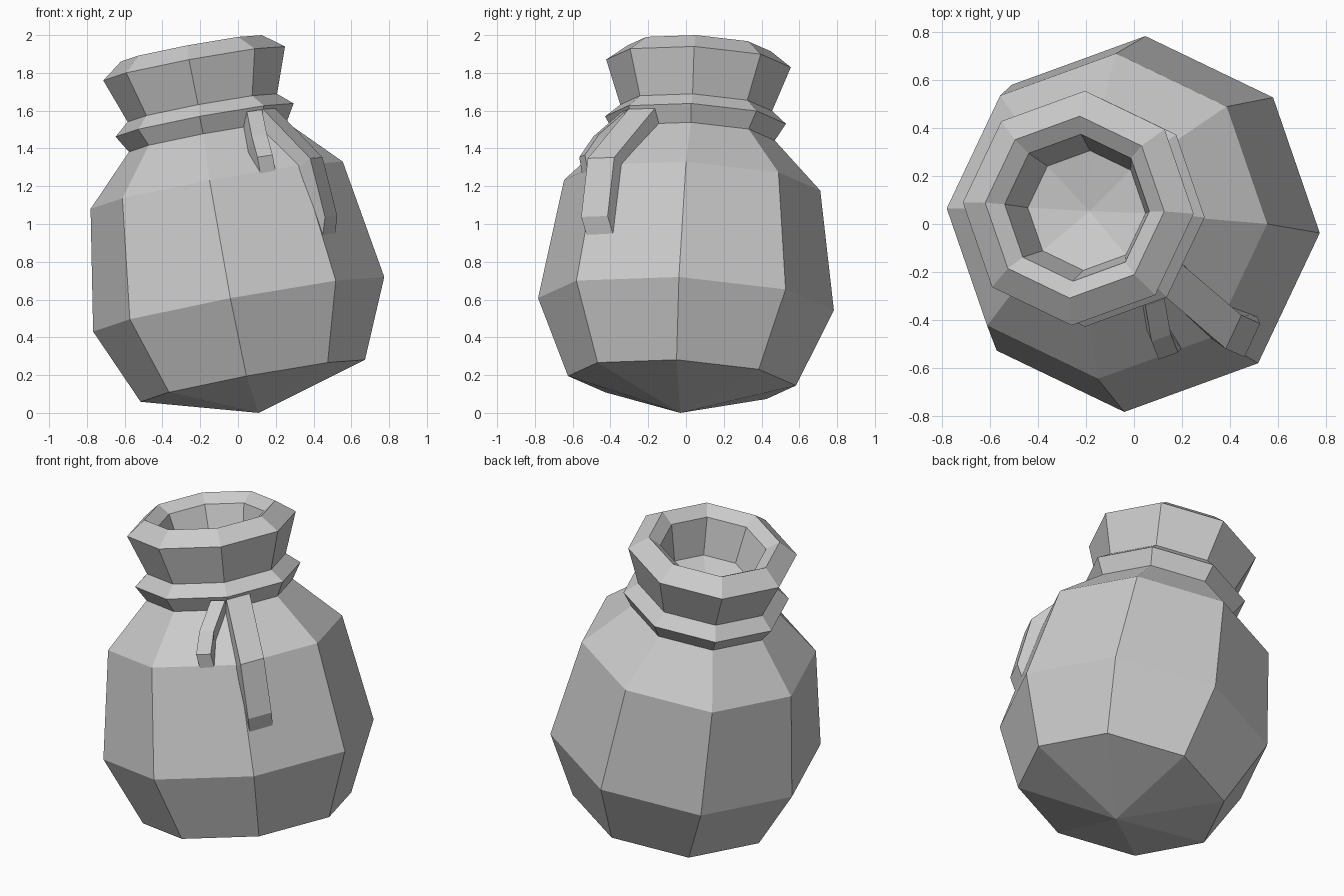
import bpy, bmesh, math
from mathutils import Vector

old = bpy.data.objects.get("Cube")
if old:
    bpy.data.objects.remove(old, do_unlink=True)

cloth = bpy.data.materials.new("plain grey")
cloth.use_nodes = True
GREY = (0.6, 0.6, 0.6, 1)
cloth.diffuse_color = GREY
cloth.node_tree.nodes["Principled BSDF"].inputs["Base Color"].default_value = GREY

SIDES = 8
BASE = Vector((0.11, -0.03, 0))
LEAN = Vector((-0.185, 0.052, 1))        # axis of the slumped bag, per unit height
TURN = Vector((0, 0, 1)).rotation_difference(LEAN)


def finish(bm, name):
    bmesh.ops.recalc_face_normals(bm, faces=bm.faces)
    mesh = bpy.data.meshes.new(name)
    bm.to_mesh(mesh)
    bm.free()
    mesh.materials.append(cloth)
    obj = bpy.data.objects.new(name, mesh)
    bpy.context.collection.objects.link(obj)
    return obj


def ring(bm, radius, height):
    """One octagon square to the leaning axis; radius 0 gives a single point."""
    centre = BASE + LEAN * height
    if radius == 0:
        return [bm.verts.new(centre)] * SIDES
    verts = []
    for i in range(SIDES):
        a = math.radians(-3) + math.tau * i / SIDES
        verts.append(bm.verts.new(centre + TURN @ Vector((radius * math.cos(a), radius * math.sin(a), 0))))
    return verts


def lathe(name, profile):
    bm = bmesh.new()
    rings = [ring(bm, r, h) for r, h in profile]
    for low, high in zip(rings, rings[1:]):
        for i in range(SIDES):
            j = (i + 1) % SIDES
            corners = dict.fromkeys((low[i], low[j], high[j], high[i]))
            bm.faces.new(list(corners))
    return finish(bm, name)


def strap(name, path, width, inward):
    """Flat cord: outer path points, width vector, and inward offset at each point."""
    bm = bmesh.new()
    half = Vector(width) / 2
    sections = []
    for p, n in zip(path, inward):
        p, n = Vector(p), Vector(n)
        sections.append([bm.verts.new(v) for v in (p - half, p + half, p + half + n, p - half + n)])
    for a, b in zip(sections, sections[1:]):
        for i in range(4):
            j = (i + 1) % 4
            bm.faces.new((a[i], a[j], b[j], b[i]))
    bm.faces.new(sections[0])
    bm.faces.new(sections[-1])
    return finish(bm, name)


# Bag: pointed base, belly, shoulder, tied collar, flared mouth and hollow inside
lathe("bag", [
    (0, 0), (0.605, 0.17), (0.785, 0.575), (0.68, 1.205),
    (0.425, 1.46), (0.48, 1.55), (0.403, 1.615),
    (0.49, 1.85), (0.38, 1.93), (0.307, 1.88), (0.25, 1.66), (0, 1.6),
])

# Drawstring ends hanging from the collar
strap("long_drawstring",
      [(0.165, -0.235, 1.61), (0.415, -0.45, 1.35), (0.493, -0.485, 1.04)],
      (0.065, 0.14, 0.005),
      [(-0.04, 0.04, -0.08), (-0.07, 0.05, -0.06), (-0.012, 0.03, -0.1)])
strap("short_drawstring",
      [(0.087, -0.325, 1.60), (0.113, -0.475, 1.47), (0.143, -0.55, 1.36)],
      (0.08, 0.03, 0.012),
      [(-0.02, 0.05, -0.09), (-0.02, 0.05, -0.09), (0.016, 0.015, -0.09)])
